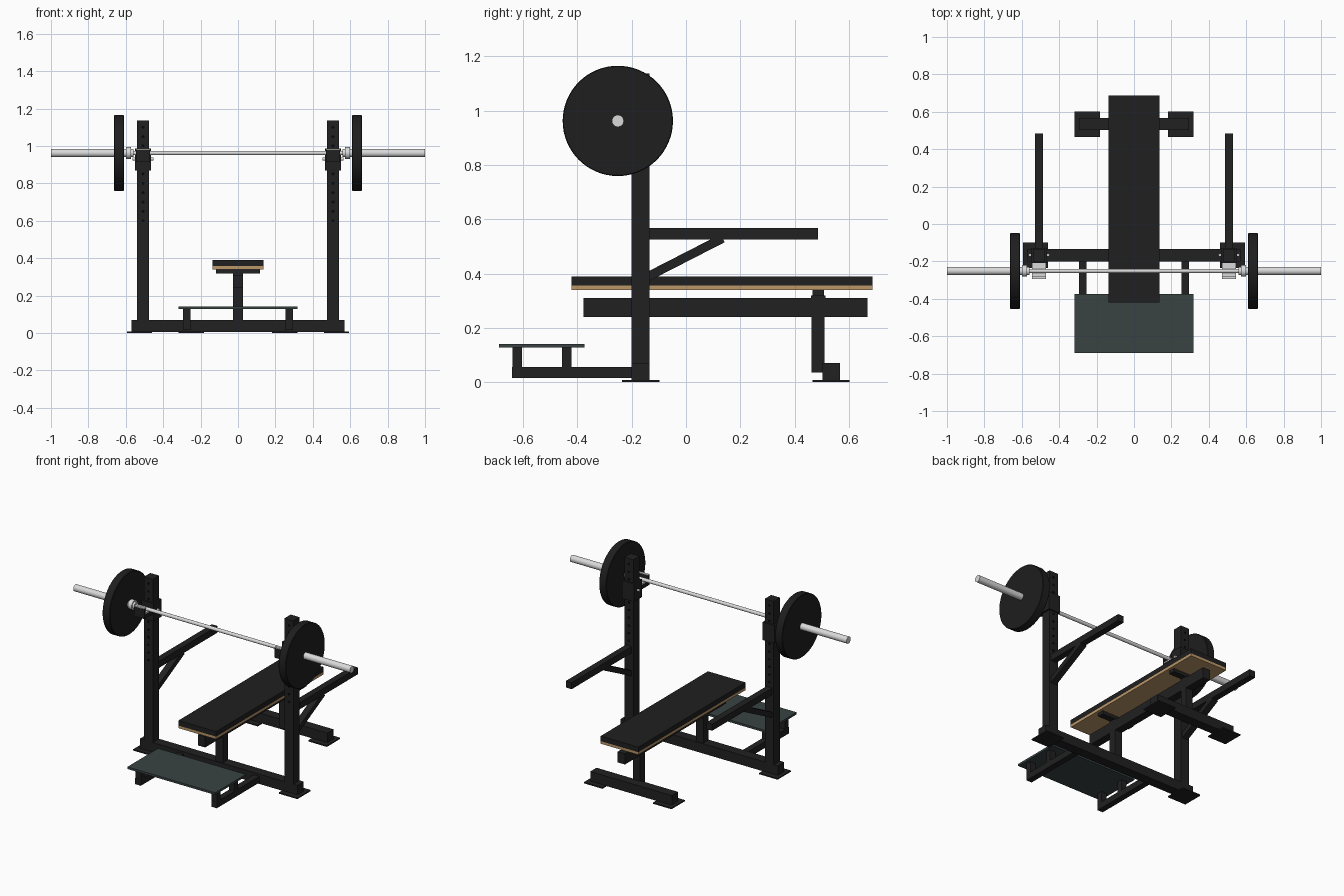
import bpy
import math
from mathutils import Vector

old = bpy.data.objects.get("Cube")
if old:
    bpy.data.objects.remove(old, do_unlink=True)


def material(name, rgb):
    m = bpy.data.materials.new(name)
    m.use_nodes = True
    m.diffuse_color = (*rgb, 1)
    m.node_tree.nodes["Principled BSDF"].inputs["Base Color"].default_value = (*rgb, 1)
    return m


BLACK = material("black frame", (0.015, 0.015, 0.015))
RUBBER = material("black rubber", (0.013, 0.013, 0.013))
VINYL = material("black vinyl", (0.014, 0.014, 0.014))
HOLE = material("hole dark", (0.002, 0.002, 0.002))
STEEL = material("bright steel", (0.7, 0.7, 0.7))
WOOD = material("plywood", (0.5, 0.31, 0.14))
TREAD = material("grey tread", (0.04, 0.055, 0.055))


def box(name, x, y, z, mat):
    """Box from (min, max) ranges."""
    spans = (x, y, z)
    bpy.ops.mesh.primitive_cube_add(size=1, location=[(a + b) / 2 for a, b in spans])
    ob = bpy.context.object
    ob.name = name
    ob.scale = [b - a for a, b in spans]
    bpy.ops.object.transform_apply(location=False, rotation=False, scale=True)
    ob.data.materials.append(mat)
    return ob


def rod(name, a, b, radius, mat, sides=32, bevel=0):
    """Cylinder from point a to point b."""
    a, b = Vector(a), Vector(b)
    bpy.ops.mesh.primitive_cylinder_add(vertices=sides, radius=radius,
                                        depth=(b - a).length, location=(a + b) / 2)
    ob = bpy.context.object
    ob.name = name
    ob.rotation_euler = (b - a).to_track_quat('Z', 'Y').to_euler()
    ob.data.materials.append(mat)
    if bevel:
        mod = ob.modifiers.new("edge", 'BEVEL')
        mod.width = bevel
        mod.limit_method = 'ANGLE'
    bpy.ops.object.shade_smooth_by_angle(angle=math.radians(35))
    return ob


def around(c, half):
    return (c - half, c + half)


UP_X = 0.508           # upright centre
FRAME_Y = (-0.2, -0.135)
BAR_Y, BAR_Z = -0.251, 0.962

# Base beams and centre posts
box("front_base_beam", (-0.57, 0.57), FRAME_Y, (0.006, 0.07), BLACK)
box("rear_base_beam", (-0.295, 0.295), (0.503, 0.567), (0.006, 0.07), BLACK)
box("front_post", around(0, 0.026), around(-0.168, 0.026), (0.07, 0.24), BLACK)
box("rear_post", around(0, 0.026), (0.462, 0.51), (0.035, 0.24), BLACK)

# Bench
box("bench_rail", around(0, 0.026), (-0.377, 0.668), (0.24, 0.31), BLACK)
for name, y in (("front", -0.168), ("rear", 0.487)):
    box(name + "_bench_bracket", around(0, 0.118), around(y, 0.021), (0.318, 0.342), BLACK)
    box(name + "_bracket_foot", around(0, 0.026), around(y, 0.026), (0.308, 0.32), BLACK)
box("bench_board", around(0, 0.136), (-0.421, 0.687), (0.34, 0.357), WOOD)
box("bench_pad", around(0, 0.136), (-0.421, 0.687), (0.357, 0.39), VINYL)

# Step platform
box("step_tread", around(0, 0.317), (-0.689, -0.373), (0.127, 0.141), TREAD)

for side, s in (("left", 1), ("right", -1)):
    ux = s * UP_X

    # Feet plates
    box(side + "_front_foot_plate", around(s * 0.527, 0.067), (-0.235, -0.098), (0, 0.008), BLACK)
    box(side + "_rear_foot_plate", around(s * 0.25, 0.067), (0.465, 0.602), (0, 0.008), BLACK)

    # Step supports
    sx = around(s * 0.275, 0.02)
    box(side + "_step_rail", sx, (-0.64, -0.2), (0.015, 0.056), BLACK)
    for i, y in enumerate((-0.621, -0.439)):
        box(f"{side}_step_post_{i + 1}", sx, around(y, 0.018), (0.056, 0.127), BLACK)

    # Upright with adjustment holes
    box(side + "_upright", around(ux, 0.032), FRAME_Y, (0.07, 1.137), BLACK)
    for i in range(11):
        z = 0.6 + i * 0.05
        rod(f"{side}_hole_{i + 1}", (ux, FRAME_Y[0] - 0.001, z), (ux, FRAME_Y[1] + 0.001, z),
            0.008, HOLE, 16)

    # Spotter arm and brace
    box(side + "_spotter_arm", around(ux, 0.021), (-0.135, 0.485), (0.525, 0.568), BLACK)
    a, b = Vector((ux, -0.15, 0.384)), Vector((ux, 0.135, 0.53))
    brace = box(side + "_arm_brace", around(0, 0.021), around(0, (b - a).length / 2),
                around(0, 0.0165), BLACK)
    brace.location = (a + b) / 2
    brace.rotation_euler.x = math.atan2(b.z - a.z, b.y - a.y)

    # Bar holder: sleeve, shelf, lip, liner and locking pin
    box(side + "_holder_sleeve", around(ux, 0.043), (-0.208, -0.127), (0.868, 0.985), BLACK)
    box(side + "_holder_shelf", around(ux, 0.038), (-0.295, -0.2), (0.915, 0.942), BLACK)
    box(side + "_holder_lip", around(ux, 0.038), (-0.295, -0.285), (0.915, 0.98), BLACK)
    box(side + "_holder_liner", around(ux, 0.037), (-0.285, -0.208), (0.942, 0.95), STEEL)
    box(side + "_lip_cap", around(ux, 0.037), (-0.295, -0.277), (0.979, 0.984), STEEL)
    rod(side + "_locking_pin", (ux - 0.055, -0.167, 0.93), (ux + 0.055, -0.167, 0.93),
        0.008, STEEL, 16)

    # Barbell sleeve, collar and weight
    def on_bar(x):
        return (s * x, BAR_Y, BAR_Z)
    rod(side + "_bar_sleeve", on_bar(0.56), on_bar(1.0), 0.022, STEEL)
    rod(side + "_bar_collar", on_bar(0.573), on_bar(0.6), 0.031, STEEL)
    rod(side + "_weight", on_bar(0.61), on_bar(0.663), 0.203, RUBBER, 64, 0.003)

rod("bar_shaft", (-0.57, BAR_Y, BAR_Z), (0.57, BAR_Y, BAR_Z), 0.0115, STEEL, 24)
